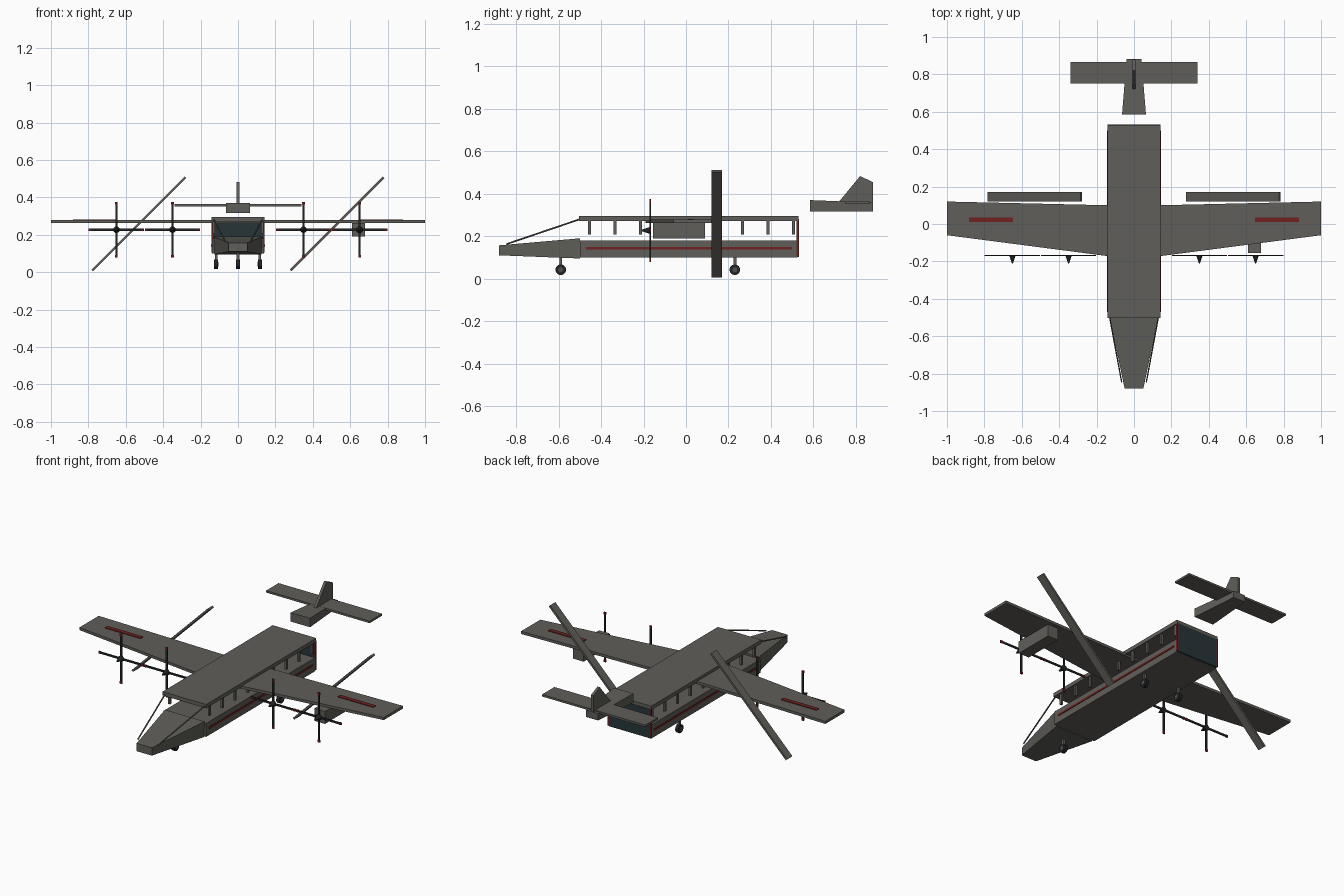
import bpy, bmesh, math
from mathutils import Vector

if "Cube" in bpy.data.objects:
    bpy.data.objects.remove(bpy.data.objects["Cube"])


def material(name, rgb):
    m = bpy.data.materials.new(name)
    m.diffuse_color = (*rgb, 1)
    m.use_nodes = True
    m.node_tree.nodes["Principled BSDF"].inputs["Base Color"].default_value = m.diffuse_color
    return m


HULL = material("hull_grey", (0.115, 0.112, 0.10))
RED = material("dark_red", (0.16, 0.015, 0.015))
BLACK = material("black", (0.015, 0.018, 0.018))
GLASS = material("dark_glass", (0.02, 0.035, 0.04))
HUB = material("wheel_hub", (0.08, 0.08, 0.08))


def finish(name, bm, mat):
    bmesh.ops.recalc_face_normals(bm, faces=bm.faces)
    me = bpy.data.meshes.new(name)
    bm.to_mesh(me)
    bm.free()
    me.materials.append(mat)
    ob = bpy.data.objects.new(name, me)
    bpy.context.collection.objects.link(ob)
    return ob


def loft(name, a, b, mat):
    """Solid between two matching outlines."""
    bm = bmesh.new()
    va = [bm.verts.new(p) for p in a]
    vb = [bm.verts.new(p) for p in b]
    n = len(a)
    bm.faces.new(va)
    bm.faces.new(vb[::-1])
    for i in range(n):
        j = (i + 1) % n
        bm.faces.new((va[i], vb[i], vb[j], va[j]))
    return finish(name, bm, mat)


def box(name, x, y, z, mat=HULL):
    rect = [(x[0], y[0]), (x[1], y[0]), (x[1], y[1]), (x[0], y[1])]
    return loft(name, [(*p, z[0]) for p in rect], [(*p, z[1]) for p in rect], mat)


def section(y, wb, wt, z0, z1):
    return [(-wb, y, z0), (wb, y, z0), (wt, y, z1), (-wt, y, z1)]


def rod(name, p, q, r1, r2, mat, sides=12):
    p, q = Vector(p), Vector(q)
    bm = bmesh.new()
    bmesh.ops.create_cone(bm, cap_ends=True, segments=sides, radius1=r1,
                          radius2=r2, depth=(q - p).length)
    bm.transform((q - p).to_track_quat('Z', 'Y').to_matrix().to_4x4())
    bmesh.ops.translate(bm, verts=bm.verts, vec=(p + q) / 2)
    return finish(name, bm, mat)


# Fuselage, roof and tapered nose
box("lower_fuselage", (-.14, .14), (-.5, .525), (.10, .18))
box("roof", (-.143, .143), (-.503, .53), (.272, .295))
loft("nose", section(-.5, .125, .13, .095, .19), section(-.88, .05, .05, .11, .157), HULL)
box("rear_window", (-.137, .137), (.522, .532), (.103, .275), GLASS)

for s in (-1, 1):
    # Cabin posts, side stripe, rear frame and windscreen struts
    for i in range(9):
        y = -.454 + .12 * i
        box("cabin_post", (s * .13 - .006, s * .13 + .006), (y - .007, y + .007), (.208, .273))
    box("side_stripe", (s * .141 - .003, s * .141 + .003), (-.47, .5), (.138, .149), RED)
    box("rear_frame", (s * .138 - .004, s * .138 + .004), (.521, .533), (.105, .28), RED)
    rod("windscreen_strut", (s * .066, -.845, .163), (s * .13, -.5, .28), .004, .004, HULL, 6)

    # Tapered wing half with red marking
    plan = [(0, -.19), (s, -.06), (s, .12), (0, .097)]
    loft("wing", [(*p, .262) for p in plan], [(*p, .278) for p in plan], HULL)
    box("wing_marking", (s * .765 - .117, s * .765 + .117), (.01, .035), (.276, .282), RED)

    # Diagonal planks, both leaning the same way
    flap = box("diagonal_flap", (-.352, .352), (-.025, .025), (-.006, .006))
    flap.location = (s * .53, .145, .258)
    flap.rotation_euler = (0, -math.pi / 4, 0)

    # Four-bladed propellers
    for px in (.35, .65):
        x, z = s * px, .227
        rod("spinner", (x, -.165, z), (x, -.21, z), .018, .003, BLACK)
        box("propeller_blade_vertical", (x - .006, x + .006), (-.171, -.166), (z - .14, z + .14), BLACK)
        box("propeller_blade_horizontal", (x - .14, x + .14), (-.171, -.166), (z - .006, z + .006), BLACK)
        for k in range(4):
            c, d = math.cos(k * math.pi / 2), math.sin(k * math.pi / 2)
            box("blade_tip", (x + c * .141 - .007, x + c * .141 + .007), (-.172, -.165),
                (z + d * .141 - .007, z + d * .141 + .007), RED)

# Single engine pod under the right wing
box("engine_pod", (.61, .68), (-.155, .09), (.19, .264))

# Tail boom, tailplane and fin
loft("tail_boom", section(.585, .064, .064, .317, .37), section(.882, .04, .04, .317, .358), HULL)
box("tailplane", (-.34, .34), (.75, .866), (.352, .364))
fin = [(.72, .362), (.82, .483), (.88, .455), (.88, .352)]
loft("fin", [(-.008, *p) for p in fin], [(.008, *p) for p in fin], HULL)

# Landing gear
for x, y in ((0, -.59), (-.117, .23), (.117, .23)):
    rod("wheel", (x - .01, y, .042), (x + .01, y, .042), .025, .025, BLACK, 16)
    rod("wheel_hub", (x - .012, y, .042), (x + .012, y, .042), .012, .012, HUB, 12)
    box("gear_leg", (x - .007, x + .007), (y - .007, y + .007), (.045, .105))
